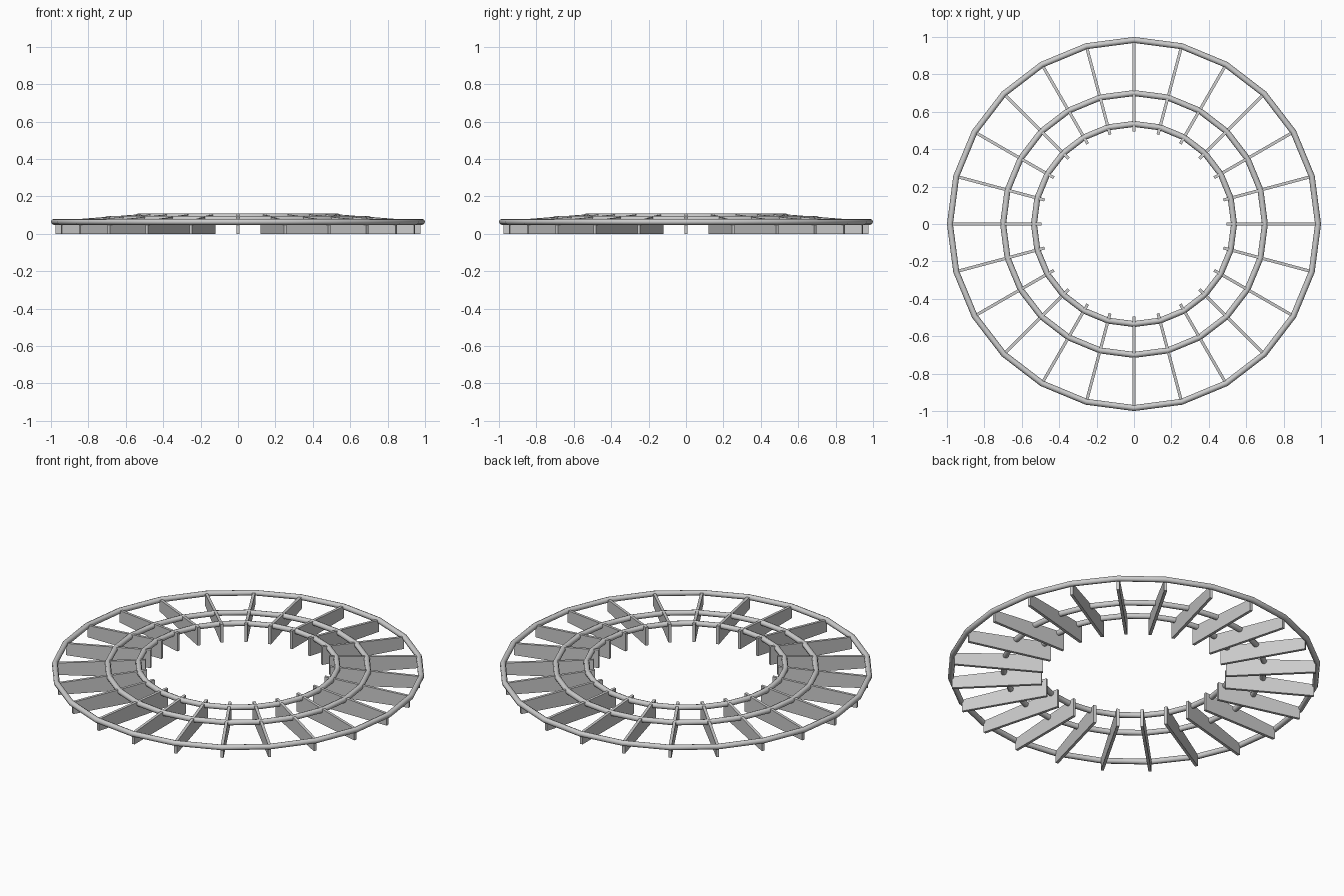
import bpy, bmesh
from math import sin, cos, pi

if "Cube" in bpy.data.objects:
    bpy.data.objects.remove(bpy.data.objects["Cube"])

N = 24            # radial fins, and segments per ring
HALF = 0.008      # half the fin thickness


def ring(name, radius, z):
    bpy.ops.mesh.primitive_torus_add(major_segments=N, minor_segments=8,
                                     major_radius=radius, minor_radius=0.016,
                                     location=(0, 0, z))
    o = bpy.context.object
    o.name = name
    bpy.ops.object.shade_smooth_by_angle(angle=0.9)


# Three hoops, stepping up towards the centre
ring("outer_ring", 0.984, 0.064)
ring("middle_ring", 0.700, 0.079)
ring("inner_ring", 0.535, 0.092)

# Radial fins: flat plates whose top edge rises towards the centre
profile = [(0.495, 0), (0.977, 0), (0.977, 0.069), (0.495, 0.107)]
for i in range(N):
    a = 2 * pi * i / N
    bm = bmesh.new()
    sides = [[bm.verts.new((r * cos(a) - t * sin(a), r * sin(a) + t * cos(a), z))
              for r, z in profile] for t in (-HALF, HALF)]
    bm.faces.new(sides[0])
    bm.faces.new(sides[1][::-1])
    for j in range(4):
        k = (j + 1) % 4
        bm.faces.new((sides[0][k], sides[0][j], sides[1][j], sides[1][k]))
    bmesh.ops.recalc_face_normals(bm, faces=bm.faces)
    me = bpy.data.meshes.new("fin")
    bm.to_mesh(me)
    bm.free()
    bpy.context.collection.objects.link(bpy.data.objects.new(f"fin_{i + 1:02d}", me))
